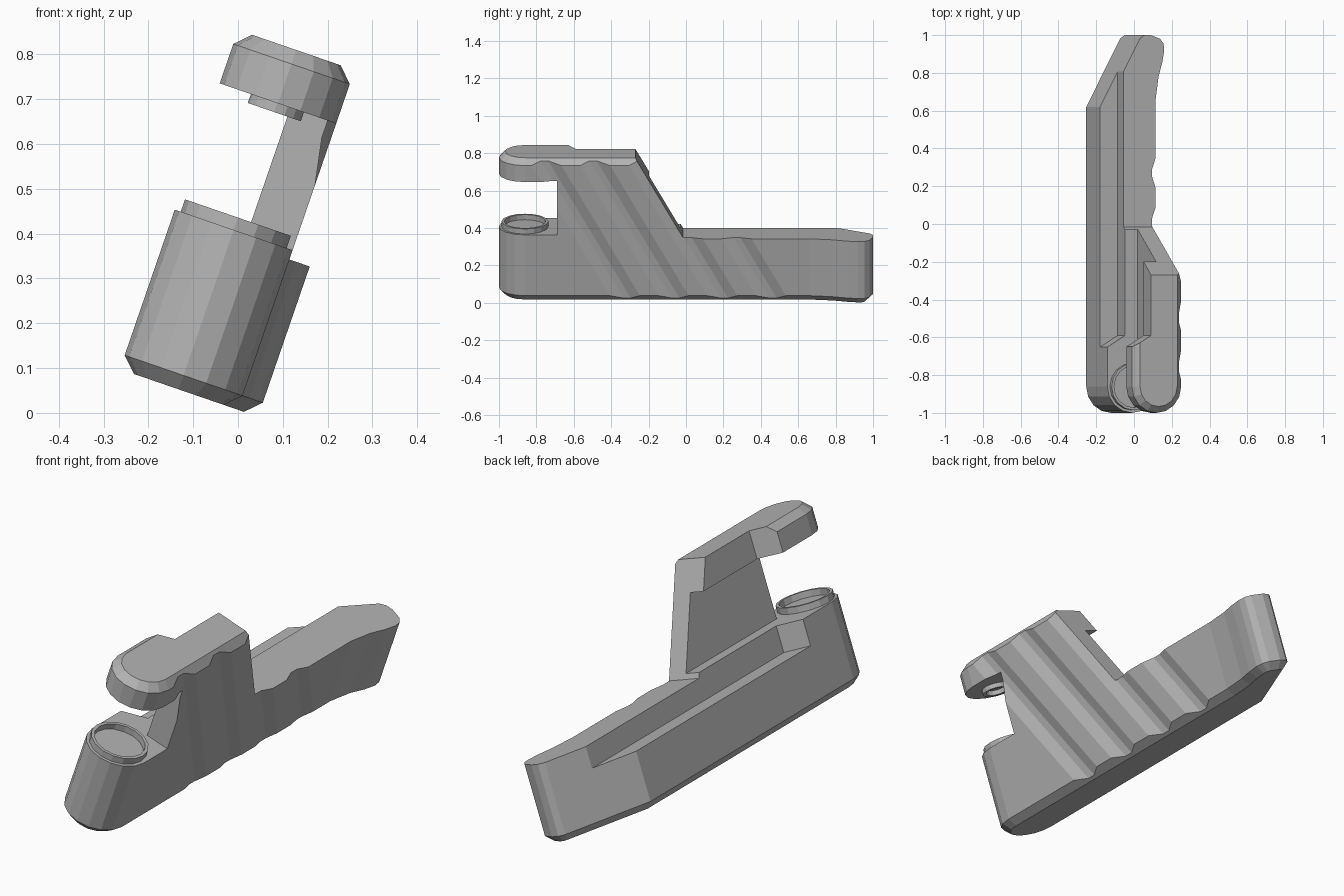
import bpy, bmesh
from math import sin, cos, pi, radians
from mathutils import Matrix

if "Cube" in bpy.data.objects:
    bpy.data.objects.remove(bpy.data.objects["Cube"])

grey = bpy.data.materials.new("plain grey")
grey.use_nodes = True
grey.diffuse_color = (0.45, 0.45, 0.45, 1)
grey.node_tree.nodes["Principled BSDF"].inputs["Base Color"].default_value = grey.diffuse_color

SLANT = 0.57                          # lean of the grooves and the rear of the upright
LEFT, OUTER, RADIUS = -0.281, -0.003, 0.139
CENTRE = (-0.142, -0.861)             # centre of the rounded front
BOTTOM, DECK, HEAD, TOP = 0.0065, 0.383, 0.682, 0.808


def finish(name, bm):
    bmesh.ops.recalc_face_normals(bm, faces=bm.faces)
    mesh = bpy.data.meshes.new(name)
    bm.to_mesh(mesh)
    bm.free()
    mesh.materials.append(grey)
    obj = bpy.data.objects.new(name, mesh)
    bpy.context.collection.objects.link(obj)
    return obj


def prism(name, plan, low, high, shear=0.0, chamfer_at=None):
    """Extrude a plan outline upward, with an optional lean and chamfered end."""
    bm = bmesh.new()
    rings = [[bm.verts.new((u, y - shear * w, w)) for u, y in plan] for w in (low, high)]
    caps = {low: bm.faces.new(rings[0]), high: bm.faces.new(rings[1])}
    n = len(plan)
    for i in range(n):
        j = (i + 1) % n
        bm.faces.new((rings[0][i], rings[0][j], rings[1][j], rings[1][i]))
    bmesh.ops.recalc_face_normals(bm, faces=bm.faces)
    if chamfer_at is not None:
        bmesh.ops.bevel(bm, geom=list(caps[chamfer_at].edges), offset=0.033,
                        segments=1, affect='EDGES', profile=0.5)
    return finish(name, bm)


def side_prism(name, profile, u0, u1):
    """Extrude a side profile of (y, height) points across the width."""
    bm = bmesh.new()
    face = bm.faces.new([bm.verts.new((u0, y, w)) for y, w in profile])
    out = bmesh.ops.extrude_face_region(bm, geom=[face])
    bmesh.ops.translate(bm, vec=(u1 - u0, 0, 0),
                        verts=[v for v in out["geom"] if isinstance(v, bmesh.types.BMVert)])
    return finish(name, bm)


def rim(name, radius, wall, low, high):
    """Short round tube."""
    bm = bmesh.new()
    n = 16
    loops = []
    for r, w in ((radius, low), (radius, high), (radius - wall, high), (radius - wall, low)):
        loops.append([bm.verts.new((CENTRE[0] + r * cos(2 * pi * i / n),
                                    CENTRE[1] + r * sin(2 * pi * i / n), w)) for i in range(n)])
    for k in range(4):
        a, b = loops[k], loops[(k + 1) % 4]
        for i in range(n):
            j = (i + 1) % n
            bm.faces.new((a[i], a[j], b[j], b[i]))
    return finish(name, bm)


def cut(obj, cutters):
    for cutter in cutters:
        mod = obj.modifiers.new("cut", 'BOOLEAN')
        mod.operation = 'DIFFERENCE'
        mod.solver = 'EXACT'
        mod.object = cutter
    bpy.context.view_layer.update()
    graph = bpy.context.evaluated_depsgraph_get()
    mesh = bpy.data.meshes.new_from_object(obj.evaluated_get(graph))
    obj.modifiers.clear()
    obj.data = mesh


def rounded_front(left, steps=8):
    r = (OUTER - left) / 2
    mid = (OUTER + left) / 2
    return [(mid - r * cos(pi * i / steps), CENTRE[1] - RADIUS * sin(pi * i / steps))
            for i in range(steps + 1)]


# Long lower body with a flared rear end
tail = [(OUTER, 0.66), (0.013, 0.78), (0.035, 0.86), (0.045, 0.92), (0.041, 0.955),
        (0.022, 0.98), (-0.03, 1.0), (-0.065, 1.0), (-0.09, 0.983), (LEFT, 0.62)]
body = prism("lower_body", rounded_front(LEFT) + tail, BOTTOM, DECK, chamfer_at=BOTTOM)

# Upright plate
rear = 0.19
upright = side_prism("upright_plate", [(-0.69, DECK), (-0.69, HEAD),
                     (rear - SLANT * HEAD, HEAD), (rear - SLANT * DECK, DECK)], -0.111, OUTER)

# Overhanging head
head = prism("upper_head", rounded_front(LEFT + 0.003) + [(OUTER, 0.3), (LEFT + 0.003, 0.3)],
             HEAD, TOP, chamfer_at=TOP)

# Cutters: side ledge, rear slant, lowered rear deck, slanted grooves
ledge = prism("ledge_cutter", [(-0.5, -0.787), (-0.182, -0.59), (-0.182, 1.3), (-0.5, 1.3)],
              0.264, 1.2)
slant = prism("slant_cutter", [(-0.6, rear), (0.4, rear), (0.4, 2), (-0.6, 2)],
              0.5, 1.1, shear=SLANT)
deck_rear = side_prism("deck_cutter", [(rear - SLANT * 0.361, 0.361),
                       (rear - SLANT * 0.45, 0.45), (1.3, 0.45), (1.3, 0.361)], -0.6, 0.4)
grooves = []
for i in range(4):
    s = 0.556 - 0.26 * i
    plan = [(OUTER + 0.01, s + 0.03), (OUTER - 0.02, s - 0.06),
            (OUTER - 0.02, s - 0.10), (OUTER + 0.01, s - 0.19)]
    grooves.append(prism("groove_cutter", plan, -0.1, 1.0, shear=SLANT))

cut(body, [ledge, deck_rear] + grooves)
cut(upright, grooves)
cut(head, [ledge, slant] + grooves)
for cutter in [ledge, slant, deck_rear] + grooves:
    bpy.data.objects.remove(cutter)

# Round rims on the deck and under the head
lower_rim = rim("lower_rim", 0.125, 0.014, DECK - 0.002, 0.412)
upper_rim = rim("upper_rim", 0.0625, 0.016, 0.661, HEAD + 0.002)

# Lean the whole assembly sideways
lean = Matrix.Rotation(radians(19), 4, 'Y')
for obj in (body, upright, head, lower_rim, upper_rim):
    obj.data.transform(lean)
    obj.data.shade_flat()
